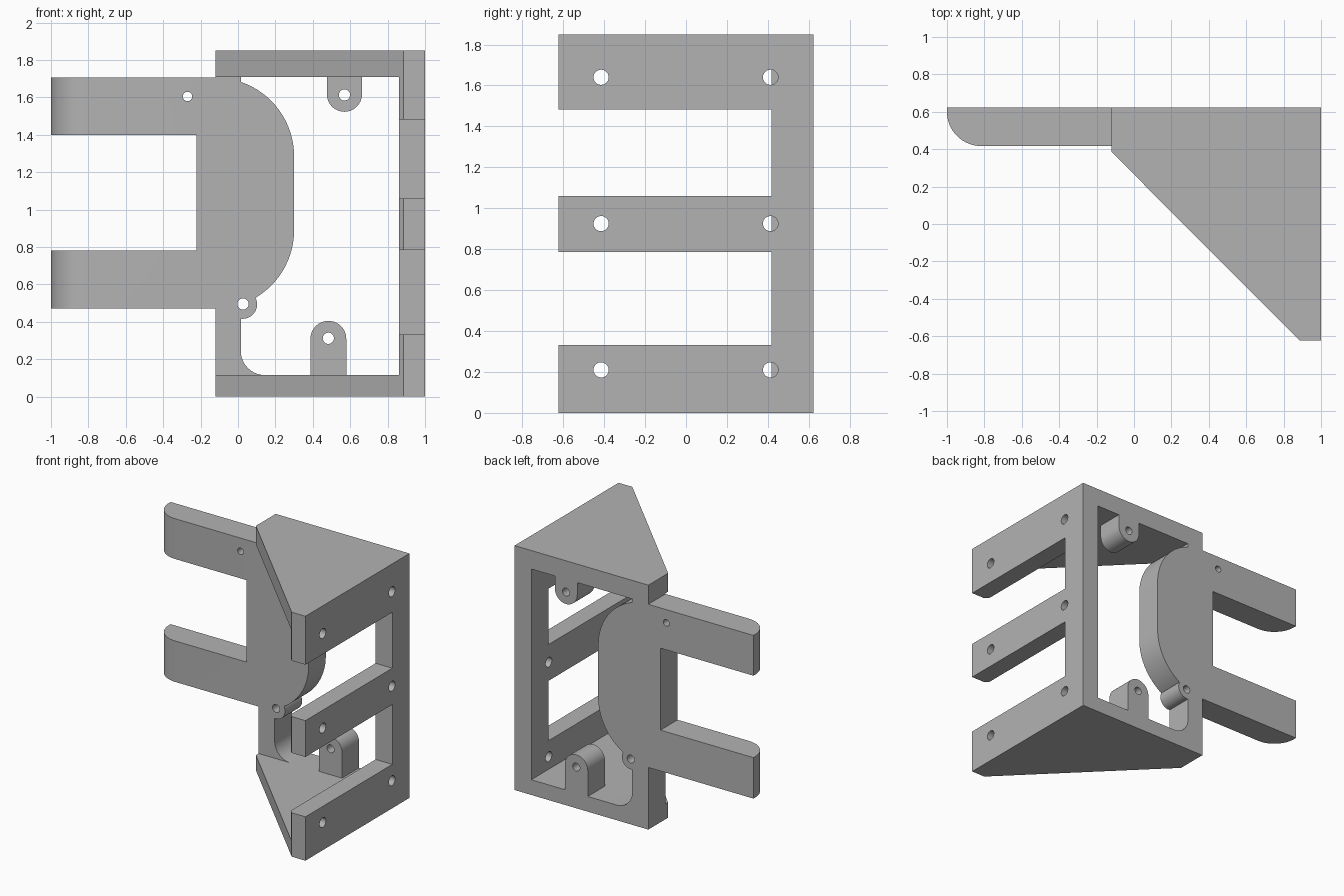
import bpy, bmesh
from math import cos, sin, radians

cube = bpy.data.objects.get("Cube")
if cube:
    bpy.data.objects.remove(cube, do_unlink=True)

BACK, FACE, FRONT = 0.622, 0.417, -0.622   # depth levels
HEIGHT = 1.85

grey = bpy.data.materials.new("mid grey")
grey.use_nodes = True
grey.diffuse_color = (0.45, 0.45, 0.45, 1)
grey.node_tree.nodes["Principled BSDF"].inputs["Base Color"].default_value = (0.45, 0.45, 0.45, 1)


def arc(cx, cy, r, start, end, steps=20):
    angles = [radians(start + (end - start) * i / steps) for i in range(steps + 1)]
    return [(cx + r * cos(a), cy + r * sin(a)) for a in angles]


def circle(cx, cy, r):
    return arc(cx, cy, r, 0, 360, 40)[:-1]


def prism(name, points, axis, low, high):
    """Extrude a flat outline along the x, y or z axis."""
    place = {"x": lambda p, d: (d, p[0], p[1]),
             "y": lambda p, d: (p[0], d, p[1]),
             "z": lambda p, d: (p[0], p[1], d)}[axis]
    bm = bmesh.new()
    ends = [[bm.verts.new(place(p, d)) for p in points] for d in (low, high)]
    bm.faces.new(ends[0])
    bm.faces.new(ends[1])
    n = len(points)
    for i in range(n):
        j = (i + 1) % n
        bm.faces.new((ends[0][i], ends[0][j], ends[1][j], ends[1][i]))
    bmesh.ops.recalc_face_normals(bm, faces=bm.faces)
    mesh = bpy.data.meshes.new(name)
    bm.to_mesh(mesh)
    bm.free()
    mesh.materials.append(grey)
    obj = bpy.data.objects.new(name, mesh)
    bpy.context.collection.objects.link(obj)
    return obj


def box(name, x0, x1, z0, z1):
    return prism(name, [(x0, z0), (x1, z0), (x1, z1), (x0, z1)], "y", FACE, BACK)


def combine(base, other, operation):
    """Boolean two solids, then drop the second one."""
    bpy.ops.object.select_all(action="DESELECT")
    bpy.context.view_layer.objects.active = base
    base.select_set(True)
    mod = base.modifiers.new("combine", "BOOLEAN")
    mod.operation, mod.object, mod.solver = operation, other, "EXACT"
    bpy.ops.object.modifier_apply(modifier=mod.name)
    bpy.data.objects.remove(other, do_unlink=True)


# Fork plate: two prongs joined by a rounded web
web = arc(-0.12, 0.89, 0.42, -90, 0) + arc(-0.12, 1.285, 0.42, 0, 90)
bracket = prism("bracket", [(-1, 0.47)] + web + [
    (-1, 1.705), (-1, 1.4), (-0.222, 1.4), (-0.222, 0.78), (-1, 0.78)], "y", FACE, BACK)
tip_plan = arc(-0.817, FACE + 0.183, 0.183, 180, 270) + [(0.5, FACE), (0.5, BACK), (-1, BACK)]
combine(bracket, prism("tip_rounding", tip_plan, "z", 0.2, 1.8), "INTERSECT")

# Triangular top and bottom plates
plan = [(-0.12, BACK), (1, BACK), (1, FRONT), (0.885, FRONT), (-0.12, 0.385)]
parts = [prism("bottom_plate", plan, "z", 0, 0.115),
         prism("top_plate", plan, "z", 1.71, HEIGHT)]

# Upright posts and the rounded inner corner
parts.append(box("left_post", 0.86, 1, 0, HEIGHT))
parts.append(box("right_post", -0.12, 0.015, 0, HEIGHT))
parts.append(prism("corner_fillet", [(0, 0.1), (0.145, 0.1)]
                   + arc(0.145, 0.245, 0.13, 270, 180) + [(0, 0.245)], "y", FACE, BACK))

# Three side fingers, front corner cut on the diagonal
finger = [(0.86, BACK), (1, BACK), (1, FRONT), (0.885, FRONT), (0.86, -0.597)]
for low, high in ((0, 0.332), (0.785, 1.06), (1.483, HEIGHT)):
    parts.append(prism("side_finger", finger, "z", low, high))

# Rounded mounting tabs and the small boss
parts.append(prism("lower_tab", [(0.387, 0.05), (0.579, 0.05)]
                   + arc(0.483, 0.309, 0.096, 0, 180), "y", FACE, BACK))
parts.append(prism("upper_tab", [(0.663, 1.78), (0.475, 1.78)]
                   + arc(0.569, 1.617, 0.094, 180, 360), "y", FACE, BACK))
parts.append(prism("boss", circle(0.025, 0.493, 0.077), "y", FACE, BACK))
for part in parts:
    combine(bracket, part, "UNION")

# Screw holes, front to back
for x, z, r in ((0.483, 0.312, 0.03), (0.569, 1.613, 0.03),
                (0.027, 0.495, 0.03), (-0.27, 1.605, 0.025)):
    combine(bracket, prism("hole", circle(x, z, r), "y", 0.3, 0.7), "DIFFERENCE")

# Screw holes through the side fingers
for z in (0.21, 0.925, 1.64):
    for y in (-0.415, 0.413):
        combine(bracket, prism("hole", circle(y, z, 0.037), "x", 0.8, 1.1), "DIFFERENCE")

bpy.ops.object.select_all(action="DESELECT")
bpy.context.view_layer.objects.active = bracket
bracket.select_set(True)
bpy.ops.object.shade_smooth_by_angle(angle=radians(30))
